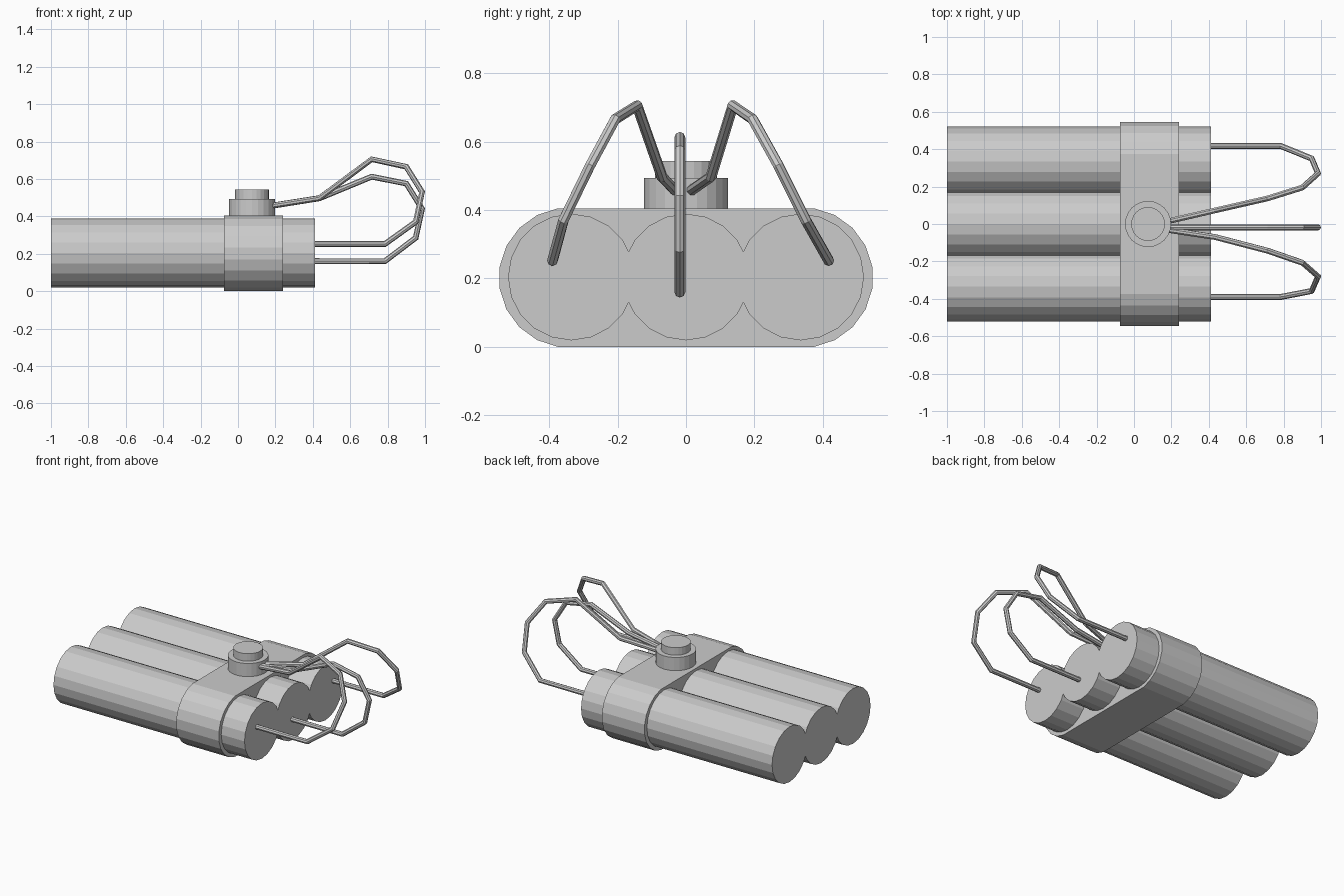
import bpy, bmesh, math
from mathutils import Matrix

cube = bpy.data.objects.get("Cube")
if cube:
    bpy.data.objects.remove(cube, do_unlink=True)

GREY = (0.6, 0.6, 0.6, 1.0)
grey = bpy.data.materials.new("plain_grey")
grey.use_nodes = True
grey.diffuse_color = GREY
grey.node_tree.nodes["Principled BSDF"].inputs["Base Color"].default_value = GREY


def add_object(name, mesh):
    mesh.materials.clear()
    mesh.materials.append(grey)
    obj = bpy.data.objects.new(name, mesh)
    bpy.context.collection.objects.link(obj)
    return obj


def cylinder(name, radius, length, centre, sides, along_x=False):
    bm = bmesh.new()
    turn = Matrix.Rotation(math.pi / 2, 4, 'Y') if along_x else Matrix()
    bmesh.ops.create_cone(bm, cap_ends=True, segments=sides, radius1=radius,
                          radius2=radius, depth=length,
                          matrix=Matrix.Translation(centre) @ turn)
    mesh = bpy.data.meshes.new(name)
    bm.to_mesh(mesh)
    bm.free()
    return add_object(name, mesh)


def strap(name, x0, x1, half_gap, radius, z):
    # Rounded slab: two half circles joined by flats, extruded along x
    bm = bmesh.new()
    ring = []
    for side, start in ((1, -81), (-1, 99)):
        for i in range(10):
            a = math.radians(start + 18 * i)
            ring.append(bm.verts.new((x0, side * half_gap + radius * math.cos(a),
                                      z + radius * math.sin(a))))
    face = bm.faces.new(ring)
    out = bmesh.ops.extrude_face_region(bm, geom=[face], use_keep_orig=True)
    moved = [v for v in out["geom"] if isinstance(v, bmesh.types.BMVert)]
    bmesh.ops.translate(bm, vec=(x1 - x0, 0, 0), verts=moved)
    bmesh.ops.recalc_face_normals(bm, faces=bm.faces)
    mesh = bpy.data.meshes.new(name)
    bm.to_mesh(mesh)
    bm.free()
    return add_object(name, mesh)


def wire(name, points, radius=0.016):
    curve = bpy.data.curves.new(name + "_path", 'CURVE')
    curve.dimensions = '3D'
    curve.bevel_depth = radius
    curve.bevel_resolution = 2
    curve.use_fill_caps = True
    spline = curve.splines.new('POLY')
    spline.points.add(len(points) - 1)
    for p, co in zip(spline.points, points):
        p.co = (*co, 1)
    spline.use_smooth = False
    path = bpy.data.objects.new(name + "_path", curve)
    bpy.context.collection.objects.link(path)
    bpy.context.view_layer.update()
    graph = bpy.context.evaluated_depsgraph_get()
    mesh = bpy.data.meshes.new_from_object(path.evaluated_get(graph))
    bpy.data.objects.remove(path, do_unlink=True)
    obj = add_object(name, mesh)
    for poly in mesh.polygons:
        poly.use_smooth = False
    return obj


# Three tubes side by side
for label, y in (("right", -0.335), ("middle", 0), ("left", 0.335)):
    cylinder(label + "_tube", 0.185, 1.412, (-0.294, y, 0.204), 20, along_x=True)

# Strap around the tubes
strap("strap", -0.075, 0.24, 0.342, 0.205, 0.2025)

# Button on the strap
cylinder("button_base", 0.123, 0.1, (0.075, 0, 0.443), 24)
cylinder("button_cap", 0.09, 0.1, (0.075, 0, 0.493), 24)

# Wires looping from the tube ends up to the button
loop_x = (0.38, 0.785, 0.95, 0.984, 0.9, 0.715, 0.435, 0.17)
high_z = (0.252, 0.252, 0.37, 0.53, 0.665, 0.705, 0.497, 0.455)
low_z = (0.16, 0.16, 0.285, 0.44, 0.575, 0.612, 0.497, 0.455)
left_y = (0.417, 0.417, 0.35, 0.27, 0.195, 0.137, 0.073, 0.012)
right_y = (-0.39, -0.39, -0.358, -0.28, -0.207, -0.143, -0.07, -0.03)
wire("left_wire", list(zip(loop_x, left_y, high_z)))
wire("right_wire", list(zip(loop_x, right_y, high_z)))
wire("middle_wire", list(zip(loop_x, [-0.018] * len(loop_x), low_z)))
